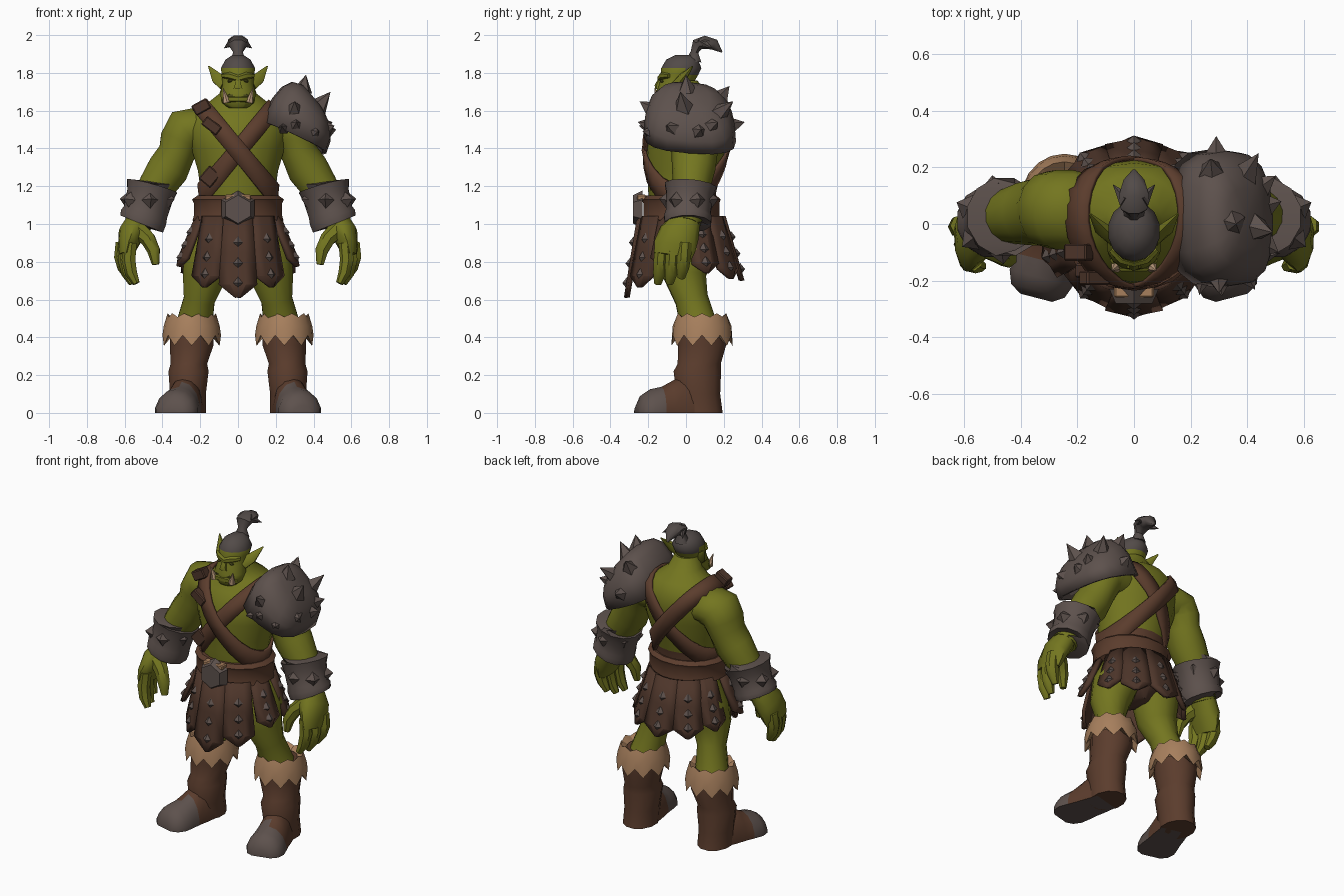
import bpy, bmesh
from math import sin, cos, pi, radians
from mathutils import Vector, Matrix
from mathutils.bvhtree import BVHTree

cube = bpy.data.objects.get("Cube")
if cube:
    bpy.data.objects.remove(cube)


def material(name, r, g, b):
    m = bpy.data.materials.new(name)
    m.use_nodes = True
    m.diffuse_color = (r, g, b, 1)
    node = m.node_tree.nodes["Principled BSDF"]
    node.inputs["Base Color"].default_value = (r, g, b, 1)
    node.inputs["Roughness"].default_value = 0.9
    return m


SKIN = material("green skin", .172, .18, .014)
IRON = material("dull iron", .11, .083, .074)
HAIR = material("dark hair", .085, .07, .065)
LEATHER = material("brown leather", .105, .046, .026)
DARK = material("dark leather", .075, .036, .023)
FUR = material("tan fur", .39, .215, .11)
TUSK = material("ivory", .5, .33, .2)
SHADE = material("dark green", .075, .075, .012)
X, Y, Z = Vector((1, 0, 0)), Vector((0, 1, 0)), Vector((0, 0, 1))


def finish(name, bm, mats, angle=40, rule=None, thick=0):
    bmesh.ops.recalc_face_normals(bm, faces=bm.faces)
    for f in bm.faces:
        f.smooth = True
        if rule:
            f.material_index = rule(f.calc_center_median())
    me = bpy.data.meshes.new(name)
    bm.to_mesh(me)
    bm.free()
    for m in mats:
        me.materials.append(m)
    me.set_sharp_from_angle(angle=radians(angle))
    ob = bpy.data.objects.new(name, me)
    bpy.context.collection.objects.link(ob)
    if thick:
        mod = ob.modifiers.new("thickness", "SOLIDIFY")
        mod.thickness, mod.offset = thick, 0
    return ob


def loft(name, rings, mats, n=10, ref=Y, level=False, floor=None, s=1, rule=None, angle=50):
    """Skin rings (x, y, z, radius_u, radius_v) along a path; s mirrors x."""
    bm, loops = bmesh.new(), []
    mid = [Vector((r[0] * s, r[1], r[2])) for r in rings]
    for i, r in enumerate(rings):
        t = Z if level else (mid[min(i + 1, len(mid) - 1)] - mid[max(i - 1, 0)]).normalized()
        u = t.cross(ref).normalized()
        v = t.cross(u)
        loop = []
        for k in range(n):
            a = 2 * pi * (k + .5) / n
            p = mid[i] + u * cos(a) * r[3] + v * sin(a) * r[-1]
            if floor is not None:
                p.z = max(p.z, floor)
            loop.append(bm.verts.new(p))
        loops.append(loop)
    for a, b in zip(loops, loops[1:]):
        for k in range(n):
            bm.faces.new((a[k], a[k - 1], b[k - 1], b[k]))
    bm.faces.new(loops[0])
    bm.faces.new(loops[-1])
    return finish(name, bm, mats, angle, rule)


def spikes(name, items, mat, sides=4):
    """Cones given as (base, tip, radius)."""
    bm = bmesh.new()
    for base, tip, r in items:
        base, tip = Vector(base), Vector(tip)
        d = tip - base
        m = Matrix.Translation((base + tip) / 2) @ d.to_track_quat('Z', 'Y').to_matrix().to_4x4()
        bmesh.ops.create_cone(bm, cap_ends=True, segments=sides, radius1=r, radius2=0, depth=d.length, matrix=m)
    return finish(name, bm, [mat], 20)


def box(name, loc, size, mat, tilt=0):
    bm = bmesh.new()
    m = Matrix.Translation(loc) @ Matrix.Rotation(tilt, 4, 'Y') @ Matrix.Diagonal((*size, 1))
    bmesh.ops.create_cube(bm, size=1, matrix=m)
    bmesh.ops.bevel(bm, geom=bm.edges[:], offset=.006, segments=1, affect='EDGES')
    return finish(name, bm, [mat], 20)


def tree(ob):
    return BVHTree.FromPolygons([v.co for v in ob.data.vertices], [p.vertices[:] for p in ob.data.polygons])


# Torso with a leather hem at the back, and crossed straps that hug it
torso = loft("torso", [(0, -.02, .98, .19, .16), (0, -.02, 1.17, .2, .18), (0, -.017, 1.2, .204, .184),
                       (0, -.01, 1.28, .215, .195), (0, 0, 1.4, .25, .215), (0, .01, 1.5, .27, .215),
                       (0, .03, 1.58, .25, .185), (0, .035, 1.64, .165, .14), (0, .01, 1.69, .1, .1),
                       (0, -.02, 1.76, .075, .08)],
             [SKIN, LEATHER], 18, level=True, rule=lambda p: int(p.z < 1.2 and p.y > .03))
body = tree(torso)
for s, name in ((1, "right_shoulder_strap"), (-1, "left_shoulder_strap")):
    u, c = Vector((-.64 * s, 0, .77)), Vector((0, .01, 1.39))
    n = u.cross(Y)
    bm, rows = bmesh.new(), []
    for i in range(36):
        d = u * cos(pi * i / 18) + Y * sin(pi * i / 18)
        row = []
        for w in (-.047, 0, .047):
            hit = body.ray_cast(c + n * w + d, -d)[0] or c + n * w + d * .2
            row.append(bm.verts.new(hit + d * (.01 + .003 * s)))
        rows.append(row)
    for a, b in zip(rows, rows[1:] + rows[:1]):
        for k in (0, 1):
            bm.faces.new((a[k], a[k + 1], b[k + 1], b[k]))
    finish(name, bm, [LEATHER], 40, thick=.016)
box("strap_buckle_upper", (-.14, -.19, 1.52), (.1, .05, .055), DARK, .65)
box("strap_buckle_top", (-.195, -.1, 1.62), (.09, .06, .06), DARK, -.5)
box("strap_buckle_lower", (-.15, -.165, 1.25), (.08, .05, .09), DARK, .7)

# Head and face
loft("head", [(0, -.1, 1.615, .055, .045), (0, -.1, 1.645, .09, .064), (0, -.075, 1.69, .096, .088),
              (0, -.055, 1.74, .084, .09), (0, -.035, 1.79, .088, .1), (0, -.025, 1.825, .093, .106),
              (0, -.02, 1.87, .068, .085), (0, -.01, 1.895, .03, .045)],
     [SKIN, HAIR], 14, level=True, rule=lambda p: int(p.z > 1.83 or (p.z > 1.79 and p.y > 0)))
loft("topknot", [(0, .04, 1.86, .045, .045), (0, .045, 1.91, .022, .027), (0, .06, 1.95, .035, .05),
                 (0, .1, 1.962, .038, .058), (0, .15, 1.95, .032, .04), (0, .19, 1.91, .004, .006)],
     [HAIR], 8, ref=X)
spikes("topknot_tips", [((.025 * s, .08, 1.965), (.075 * s, .14, 1.93), .03) for s in (-1, 1)], HAIR, 5)
loft("brow", [(-.08, -.09, 1.785, .012, .012), (-.045, -.125, 1.785, .016, .02), (0, -.138, 1.77, .015, .018),
              (.045, -.125, 1.785, .016, .02), (.08, -.09, 1.785, .012, .012)], [SKIN], 6, ref=Z)
loft("nose", [(0, -.13, 1.775, .014, .014), (0, -.148, 1.735, .02, .018), (0, -.148, 1.715, .028, .016)],
     [SKIN], 6, level=True)
loft("mouth", [(-.075, -.115, 1.665, .007), (-.045, -.15, 1.68, .009), (.045, -.15, 1.68, .009),
               (.075, -.115, 1.665, .007)], [SHADE], 6, ref=Z)
loft("lower_lip", [(-.075, -.12, 1.65, .016), (-.04, -.15, 1.66, .02), (.04, -.15, 1.66, .02),
                   (.075, -.12, 1.65, .016)], [SKIN], 6, ref=Z)
spikes("tusks", [((.06 * s, -.15, 1.645), (.08 * s, -.165, 1.725), .022) for s in (-1, 1)], TUSK, 6)
for s, side in ((1, "left"), (-1, "right")):
    loft(side + "_ear", [(.07, -.05, 1.735, .035, .03), (.108, -.02, 1.77, .035, .025), (.155, .035, 1.835, .004)],
         [SKIN], 6, s=s)
    box(side + "_eye", (.042 * s, -.128, 1.757), (.03, .02, .014), SHADE, .25 * s)

# Arms, bracers and hands
for s, side in ((1, "left"), (-1, "right")):
    loft(side + "_arm", [(.16, .045, 1.49, .09, .13), (.22, .05, 1.505, .115, .14), (.275, .05, 1.495, .125, .14),
                         (.305, .05, 1.44, .112, .135), (.325, .045, 1.375, .1, .122), (.37, .04, 1.29, .112, .115),
                         (.43, .03, 1.2, .1), (.48, .02, 1.1, .09), (.53, 0, 1, .075)], [SKIN], 14, s=s)
    loft(side + "_bracer", [(.455, .025, 1.17, .1), (.45, .025, 1.21, .122), (.455, .025, 1.2, .142),
                            (.465, .02, 1.155, .128), (.49, .012, 1.06, .122), (.5, .01, 1.035, .13),
                            (.51, .01, 1.0, .126), (.51, .01, 1.01, .08)], [IRON], 12, s=s, angle=40)
    c, studs = Vector((.48 * s, .015, 1.11)), []
    for k in range(6):
        d = Vector((cos(k * pi / 3 + .4) * s, sin(k * pi / 3 + .4), .15))
        studs.append((c + d * .115, c + d * .158, .045))
    spikes(side + "_bracer_studs", studs, IRON)
    loft(side + "_palm", [(.525, 0, 1.02, .065, .08), (.565, -.035, .95, .07, .108), (.585, -.06, .88, .052, .112),
                          (.595, -.07, .83, .035, .1)], [SKIN], 10, s=s)
    for k in range(3):
        y, dx, dz = -.005 - .062 * k, -.02 * k, (.03, 0, 0)[k]
        loft(f"{side}_finger_{k + 1}", [(.61 + dx, y, .9, .038), (.618 + dx, y - .005, .81 + dz / 2, .038),
             (.605 + dx, y - .012, .74 + dz, .034), (.578 + dx, y - .02, .685 + dz, .02)], [SKIN], 7, s=s)
    loft(side + "_thumb", [(.53, -.07, .97, .05), (.475, -.1, .92, .042), (.445, -.12, .86, .036),
                           (.435, -.125, .785, .02)], [SKIN], 7, s=s)

# Shoulder armour: a squarish tilted dome, taller at the neck, with spikes
c = Vector((.29, .02, 1.455))
bm = bmesh.new()
bmesh.ops.create_uvsphere(bm, u_segments=16, v_segments=10, radius=1)
bmesh.ops.delete(bm, geom=[v for v in bm.verts if v.co.z < -.05], context='VERTS')
tilt = Matrix.Rotation(radians(25), 3, 'Y')
for v in bm.verts:
    q = [abs(k) ** .7 * (1 if k > 0 else -1) for k in v.co]
    v.co = c + tilt @ Vector((q[0] * .185, q[1] * .235, q[2] * .235 * (1 - .38 * q[0]) - .02 * q[1]))
dome = finish("shoulder_armour", bm, [IRON], 50, thick=.02)
shell, items = tree(dome), []
for tip, r in (((.36, .0, 1.79), .055), ((.49, -.03, 1.7), .06), ((.52, .08, 1.5), .055), ((.29, .31, 1.54), .055),
               ((.44, .25, 1.65), .055), ((.3, -.245, 1.65), .05), ((.51, -.1, 1.52), .05), ((.27, .23, 1.73), .055),
               ((.31, -.255, 1.54), .045), ((.42, -.22, 1.49), .04), ((.23, -.25, 1.52), .035),
               ((.5, .17, 1.54), .05)):
    d = (Vector(tip) - c).normalized()
    base = (shell.ray_cast(c, d)[0] or c + d * .2) - d * .015
    length = max((Vector(tip) - base).length, .055)
    items.append((base, base + d * length, r))
spikes("shoulder_spikes", items, IRON, 5)

# Belt, buckle and hip wrap
loft("belt", [(0, -.025, 1.005, .22, .19), (0, -.025, 1.02, .245, .21), (0, -.025, 1.045, .238, .205),
              (0, -.025, 1.11, .238, .205), (0, -.025, 1.13, .248, .213), (0, -.025, 1.15, .22, .19)],
     [LEATHER], 16, level=True, angle=30)
loft("hip_wrap", [(0, .01, .78, .05, .09), (0, .01, .86, .17, .14), (0, -.02, 1.03, .215, .185)],
     [DARK], 14, level=True)
bm = bmesh.new()
bmesh.ops.create_cone(bm, cap_ends=True, segments=6, radius1=.1, radius2=.075, depth=.05,
                      matrix=Matrix.Translation((0, -.255, 1.078)) @ Matrix.Rotation(pi / 2, 4, 'X'))
finish("belt_buckle", bm, [IRON], 20)
box("buckle_fur", (0, -.235, 1.14), (.14, .05, .03), FUR)

# Skirt of hanging studded panels: angle from front, half width, bottom height, flare
for i, (deg, hw, bottom, flare) in enumerate(((0, .1, .61, .07), (38, .095, .665, .07), (-38, .095, .665, .07),
                                              (73, .08, .775, .11), (-73, .08, .775, .11), (180, .1, .7, .1),
                                              (145, .09, .71, .1), (-145, .09, .71, .1),
                                              (114, .075, .74, .1), (-114, .075, .74, .1))):
    a = radians(deg)
    out, side = Vector((sin(a), -cos(a), 0)), Vector((cos(a), sin(a), 0))
    hub, drop = Vector((0, -.02, 0)), 1.04 - bottom
    inner = .217 if deg == 0 else .208

    def at(f, w, lift=0.0):
        return hub + out * (inner + flare * f + lift) + side * w + Z * (1.04 - drop * f)

    bm, rows = bmesh.new(), []
    for f, w in ((0, .75), (.45, .88), (.84, 1), (1, .12)):
        rows.append([bm.verts.new(at(f, w * hw * k, .012 * (abs(k) < .5))) for k in (-1, -.4, .4, 1)])
    for p, q in zip(rows, rows[1:]):
        for k in range(3):
            bm.faces.new((p[k], p[k + 1], q[k + 1], q[k]))
    finish(f"skirt_panel_{i + 1}", bm, [DARK], 15, thick=.02)
    spikes(f"skirt_studs_{i + 1}", [(at(f, 0, .015), at(f, 0, .043), .035) for f in (.32, .58, .82)], IRON)

# Legs, boots and fur cuffs
for s, side in ((1, "left"), (-1, "right")):
    loft(side + "_leg", [(.12, .02, .97, .11, .13), (.155, .01, .84, .135, .14), (.18, -.005, .72, .118, .115),
                         (.205, .03, .6, .085, .09), (.235, .07, .45, .1, .1)], [SKIN], 12, s=s)
    loft(side + "_boot_shaft", [(.245, .08, .48, .12), (.245, .085, .36, .12, .132), (.26, .07, .26, .1, .118),
                                (.262, .06, .22, .11, .13), (.265, .065, .1, .098, .12), (.265, .078, 0, .1, .12)],
         [LEATHER], 12, s=s, level=True)
    loft(side + "_boot_foot", [(.262 + (.06 - y) * .26, y, 0, w, h) for y, w, h in
                               ((.06, .09, .16), (-.02, .1, .2), (-.08, .104, .165), (-.13, .112, .138),
                                (-.19, .118, .125), (-.235, .1, .095), (-.26, .06, .04))],
         [LEATHER, IRON], 14, ref=Z, floor=0, s=s, rule=lambda p: int(p.y < -.1 or p.z < .005))
    bm, loops, n = bmesh.new(), [], 20
    for z, r, jag in ((.49, .095, 0), (.52, .128, .012), (.46, .148, 0), (.39, .155, .035), (.42, .115, 0)):
        loops.append([bm.verts.new((.245 * s + r * cos(2 * pi * k / n), .085 + r * 1.05 * sin(2 * pi * k / n),
                                    z + jag * (-1 if k % 2 else .6))) for k in range(n)])
    for a, b in zip(loops, loops[1:]):
        for k in range(n):
            bm.faces.new((a[k], a[k - 1], b[k - 1], b[k]))
    finish(side + "_fur_cuff", bm, [FUR], 30)
